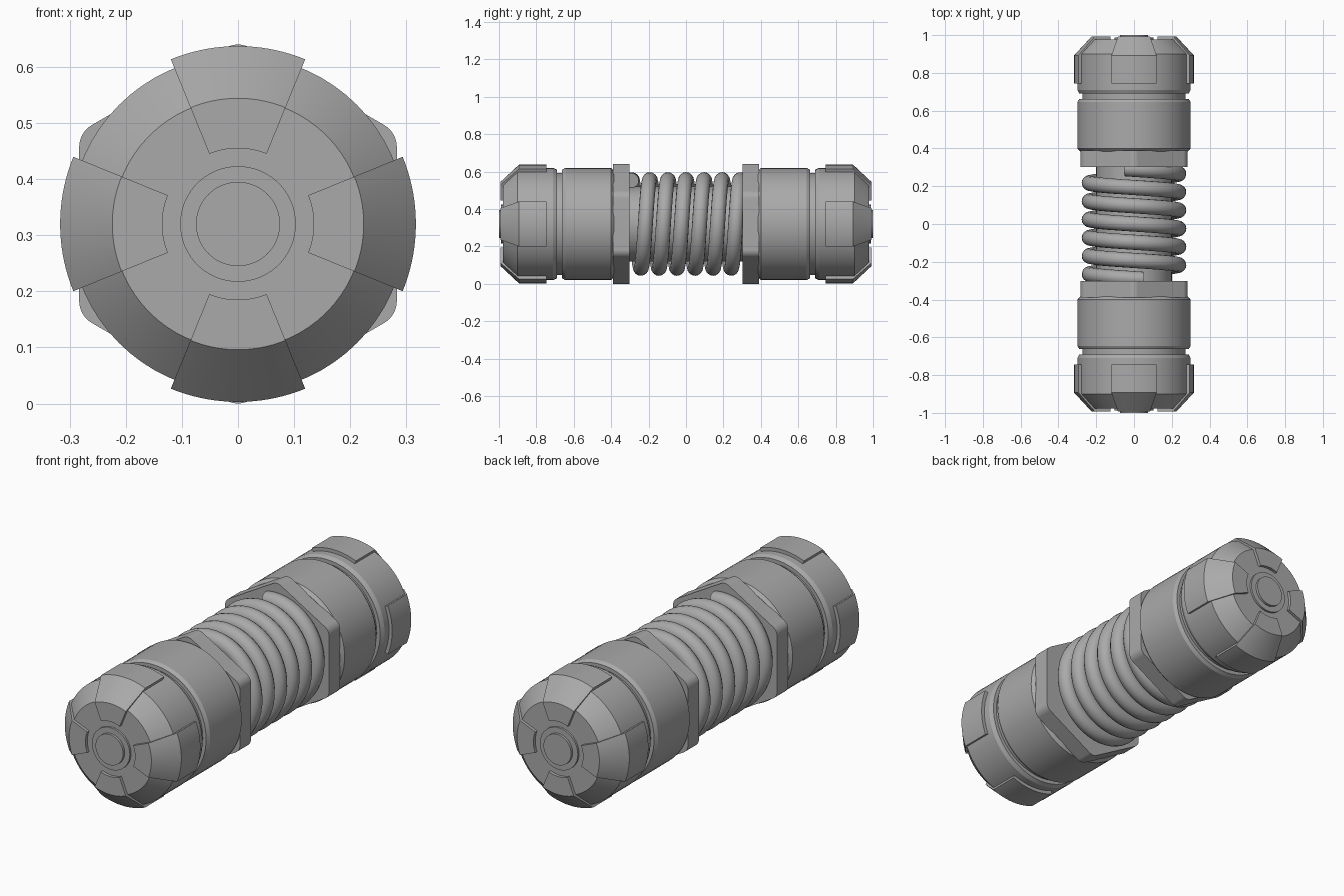
import bpy, bmesh, math
from mathutils import Vector

if "Cube" in bpy.data.objects:
    bpy.data.objects.remove(bpy.data.objects["Cube"])

AXIS_Z = 0.32  # height of the long axis

metal = bpy.data.materials.new("mid grey")
metal.use_nodes = True
grey = (0.4, 0.4, 0.4, 1)
metal.diffuse_color = grey
metal.node_tree.nodes["Principled BSDF"].inputs["Base Color"].default_value = grey


def finish(name, bm, mirrored=True):
    """Turn a bmesh into a smooth-shaded object, mirrored to both ends."""
    bmesh.ops.remove_doubles(bm, verts=bm.verts, dist=1e-5)
    bmesh.ops.recalc_face_normals(bm, faces=bm.faces)
    mesh = bpy.data.meshes.new(name)
    bm.to_mesh(mesh)
    bm.free()
    mesh.materials.append(metal)
    obj = bpy.data.objects.new(name, mesh)
    bpy.context.collection.objects.link(obj)
    obj.location.z = AXIS_Z
    if mirrored:
        mod = obj.modifiers.new("other_end", 'MIRROR')
        mod.use_axis = (False, True, False)
        mod.use_mirror_merge = False
    bpy.ops.object.select_all(action='DESELECT')
    obj.select_set(True)
    bpy.context.view_layer.objects.active = obj
    bpy.ops.object.shade_smooth_by_angle(angle=math.radians(25))
    return obj


def point(r, y, a):
    return Vector((r * math.sin(a), y, r * math.cos(a)))


def lathe(name, profile, mirrored=True, steps=72):
    """Spin an open (radius, y) profile round the long axis, capping its ends."""
    bm = bmesh.new()
    rings = [[bm.verts.new(point(r, y, math.tau * i / steps)) for i in range(steps)]
             for r, y in profile]
    for a, b in zip(rings, rings[1:]):
        for i in range(steps):
            j = (i + 1) % steps
            bm.faces.new((a[i], a[j], b[j], b[i]))
    bm.faces.new(rings[0])
    bm.faces.new(rings[-1])
    return finish(name, bm, mirrored)


def sector(bm, section, middle, half, steps=18):
    """Sweep a closed (radius, y) section through part of a turn."""
    cuts = [[bm.verts.new(point(r, y, middle - half + 2 * half * i / steps))
             for r, y in section] for i in range(steps + 1)]
    n = len(section)
    for a, b in zip(cuts, cuts[1:]):
        for k in range(n):
            m = (k + 1) % n
            bm.faces.new((a[k], a[m], b[m], b[k]))
    bm.faces.new(cuts[0])
    bm.faces.new(cuts[-1])


# Turned end bodies: sleeve, groove and tapered cap
lathe("end_body", [(0.285, 0.385), (0.3, 0.40), (0.3, 0.645), (0.29, 0.662),
                   (0.272, 0.662), (0.272, 0.69), (0.29, 0.69), (0.3, 0.71),
                   (0.3, 0.9), (0.223, 0.978)])

# Raised button and its collar on each end face
lathe("button_collar", [(0.103, 0.96), (0.103, 0.988)])
lathe("end_button", [(0.075, 0.96), (0.075, 1.0)])

# Four clamp straps folded over each cap
bm = bmesh.new()
clamp = [(0.29, 0.745), (0.317, 0.745), (0.317, 0.893), (0.224, 0.993),
         (0.135, 0.993), (0.135, 0.965), (0.21, 0.965), (0.29, 0.885)]
for k in range(4):
    sector(bm, clamp, k * math.pi / 2, math.radians(22.2))
finish("clamp_straps", bm)

# Hexagonal nuts with rounded corners
bm = bmesh.new()
corner = 0.045
flat = 0.283
outline = []
for k in range(6):
    mid = k * math.pi / 3
    centre = point((flat - corner) / math.cos(math.pi / 6), 0, mid)
    for i in range(9):
        outline.append(centre + point(corner, 0, mid + (i / 8 - 0.5) * math.pi / 3))
near, far = [[bm.verts.new(p + Vector((0, y, 0))) for p in outline]
             for y in (0.303, 0.39)]
for i in range(len(near)):
    j = (i + 1) % len(near)
    bm.faces.new((near[i], near[j], far[j], far[i]))
bm.faces.new(near)
bm.faces.new(far)
finish("hex_nut", bm)

# Inner tube
lathe("inner_tube", [(0.2, -0.31), (0.2, 0.31)], mirrored=False)

# Coil spring: a round wire swept along a helix
bm = bmesh.new()
coil, wire, pitch, turns = 0.237, 0.04, 0.0965, 3.03
count, sides = 290, 16
rings = []
for i in range(count + 1):
    t = (2 * i / count - 1) * turns * math.tau
    centre = point(coil, -pitch * t / math.tau, t)
    out = point(1, 0, t)
    along = Vector((coil * math.cos(t), -pitch / math.tau, -coil * math.sin(t))).normalized()
    side = along.cross(out)
    rings.append([bm.verts.new(centre + wire * (out * math.cos(a) + side * math.sin(a)))
                  for a in (math.tau * k / sides for k in range(sides))])
for a, b in zip(rings, rings[1:]):
    for k in range(sides):
        m = (k + 1) % sides
        bm.faces.new((a[k], a[m], b[m], b[k]))
bm.faces.new(rings[0])
bm.faces.new(rings[-1])
finish("coil_spring", bm, mirrored=False)
